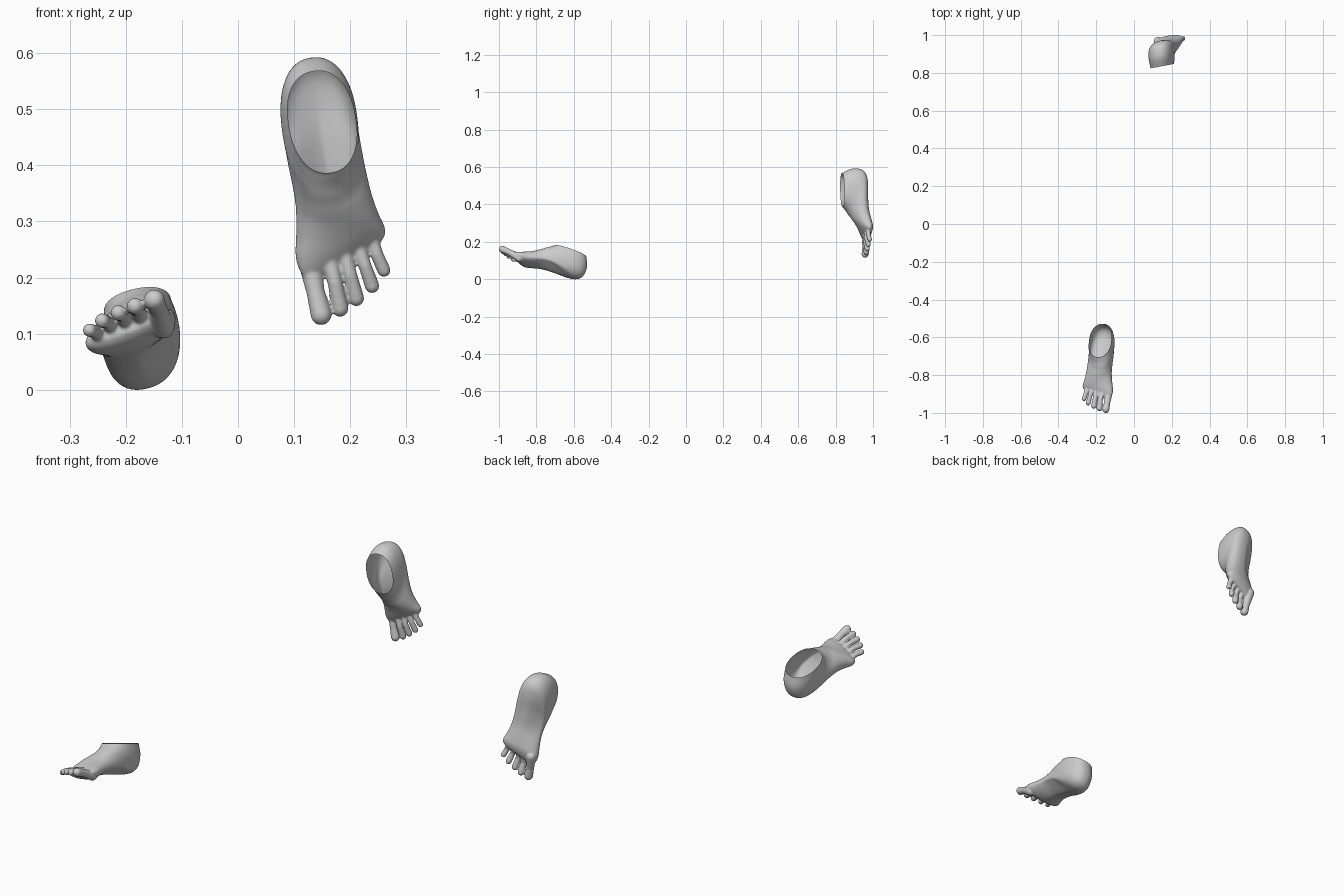
import bpy, bmesh, math
from mathutils import Vector, Matrix

if "Cube" in bpy.data.objects:
    bpy.data.objects.remove(bpy.data.objects["Cube"])

# Loft rings from ankle to ball:
# dorsal x,y,z | plantar x,y,z | half width | slant of width axis in z | arch lift
RINGS = [
    (.165, .785, .405, .133, .785, .552, .058, .14, 0),
    (.165, .825, .390, .135, .820, .566, .060, .14, 0),
    (.163, .838, .376, .131, .872, .590, .066, .14, 0),
    (.161, .850, .360, .130, .925, .588, .069, .14, 0),
    (.163, .860, .345, .134, .953, .560, .068, .14, 0),
    (.168, .872, .330, .140, .962, .510, .068, .14, .006),
    (.175, .883, .315, .150, .962, .440, .068, .14, .016),
    (.181, .897, .297, .162, .967, .370, .070, .14, .016),
    (.184, .912, .275, .172, .980, .312, .077, .22, .006),
    (.186, .925, .255, .178, .987, .272, .085, .35, 0),
    (.188, .938, .238, .187, .982, .244, .083, .45, 0),
    (.190, .950, .226, .190, .972, .229, .070, .50, 0),
]
# Toes: base, middle and tip spheres (x, y, z, radius)
TOES = [
    [(.127, .960, .235, .022), (.138, .950, .175, .0165), (.148, .948, .134, .019)],
    [(.160, .950, .245, .016), (.173, .945, .190, .0132), (.182, .955, .145, .0152)],
    [(.185, .953, .260, .015), (.200, .949, .205, .0124), (.211, .960, .163, .0142)],
    [(.208, .957, .270, .0145), (.226, .955, .222, .0117), (.239, .966, .185, .0132)],
    [(.232, .965, .280, .015), (.248, .965, .240, .0117), (.260, .973, .213, .0122)],
]
SIDES, STEPS = 40, 4


def catmull(a, b, c, d, t):
    return [.5 * (2 * q + (r - p) * t + (2 * p - 5 * q + 4 * r - s) * t * t
                  + (3 * q - p - 3 * r + s) * t ** 3) for p, q, r, s in zip(a, b, c, d)]


def ring_points(r):
    top, sole = Vector(r[0:3]), Vector(r[3:6])
    mid, up = (top + sole) / 2, (top - sole) / 2
    side = Vector((.977, .17, r[7])).normalized() * r[6]
    pts = []
    for i in range(SIDES):
        a = 2 * math.pi * i / SIDES
        c, s = math.cos(a), math.sin(a)
        e = .88
        p = mid + side * math.copysign(abs(c) ** e, c) + up * math.copysign(abs(s) ** e, s)
        p.y -= r[8] * 2 * max(0, -c) * max(0, -s)
        pts.append(p)
    return pts


def loft_body(bm):
    n = len(RINGS)
    rows = []
    for i in range(n - 1):
        a, b, c, d = (RINGS[max(0, min(n - 1, i + k))] for k in (-1, 0, 1, 2))
        rows += [catmull(a, b, c, d, k / STEPS) for k in range(STEPS)]
    rows.append(RINGS[-1])
    loops = [[bm.verts.new(p) for p in ring_points(r)] for r in rows]
    for l0, l1 in zip(loops, loops[1:]):
        for i in range(SIDES):
            j = (i + 1) % SIDES
            bm.faces.new((l0[i], l0[j], l1[j], l1[i]))
    bm.faces.new(loops[0][::-1])
    bm.faces.new(loops[-1])


def sphere_points(x, y, z, r, n=16):
    # Points on a small sphere
    pts = [Vector((x, y, z + r)), Vector((x, y, z - r))]
    for i in range(1, n // 2):
        t = 2 * math.pi * i / n
        for k in range(n):
            a = 2 * math.pi * k / n
            pts.append(Vector((x + r * math.sin(t) * math.cos(a),
                               y + r * math.sin(t) * math.sin(a), z + r * math.cos(t))))
    return pts


def capsule(bm, s0, s1):
    # Hull around two spheres
    verts = [bm.verts.new(p) for p in sphere_points(*s0) + sphere_points(*s1)]
    bmesh.ops.convex_hull(bm, input=verts)
    loose = [v for v in bm.verts if not v.link_faces]
    bmesh.ops.delete(bm, geom=loose, context='VERTS')


def build_foot():
    bm = bmesh.new()
    loft_body(bm)
    for toe in TOES:
        for s0, s1 in zip(toe, toe[1:]):
            capsule(bm, s0, s1)
    bmesh.ops.recalc_face_normals(bm, faces=bm.faces[:])
    raw = bpy.data.meshes.new("foot_raw")
    bm.to_mesh(raw)
    bm.free()
    tmp = bpy.data.objects.new("foot_raw", raw)
    bpy.context.collection.objects.link(tmp)
    # Fuse body and toes, then soften the joins
    m = tmp.modifiers.new("fuse", 'REMESH')
    m.mode, m.voxel_size = 'VOXEL', .003
    m = tmp.modifiers.new("soften", 'SMOOTH')
    m.factor, m.iterations = .5, 8
    dg = bpy.context.evaluated_depsgraph_get()
    mesh = bpy.data.meshes.new_from_object(tmp.evaluated_get(dg))
    bpy.data.objects.remove(tmp)
    # Cut the open ankle
    bm = bmesh.new()
    bm.from_mesh(mesh)
    bmesh.ops.bisect_plane(bm, geom=bm.verts[:] + bm.edges[:] + bm.faces[:],
                           plane_co=(.15, .8265, .48), plane_no=(-.19, 1, 0), clear_inner=True)
    bm.to_mesh(mesh)
    bm.free()
    for p in mesh.polygons:
        p.use_smooth = True
    return mesh


def frame(big_toe, little_toe, ankle_back):
    t, l, r = map(Vector, (big_toe, little_toe, ankle_back))
    e1 = (t - r).normalized()
    e2 = l - t
    e2 = (e2 - e1 * e2.dot(e1)).normalized()
    m = Matrix((e1, e2, e1.cross(e2))).transposed().to_4x4()
    m.translation = (t + r) / 2
    return m


# Raised left foot at the back
left = build_foot()
right = left.copy()
left.transform(Matrix.Translation((0, 1 - max(v.co.y for v in left.vertices), 0)))
bpy.context.collection.objects.link(bpy.data.objects.new("left_foot", left))

# Mirrored right foot at the front, standing on its heel
src = frame((.15, .95, .12), (.265, .975, .205), (.135, .815, .565))
dst = frame((.15, -.995, .175), (.265, -.92, .12), (.17, -.525, .14))
right.transform(Matrix.Diagonal((-1, 1, 1, 1)) @ dst @ src.inverted())
right.flip_normals()
right.transform(Matrix.Translation((0, -1 - min(v.co.y for v in right.vertices),
                                    -min(v.co.z for v in right.vertices))))
bpy.context.collection.objects.link(bpy.data.objects.new("right_foot", right))
